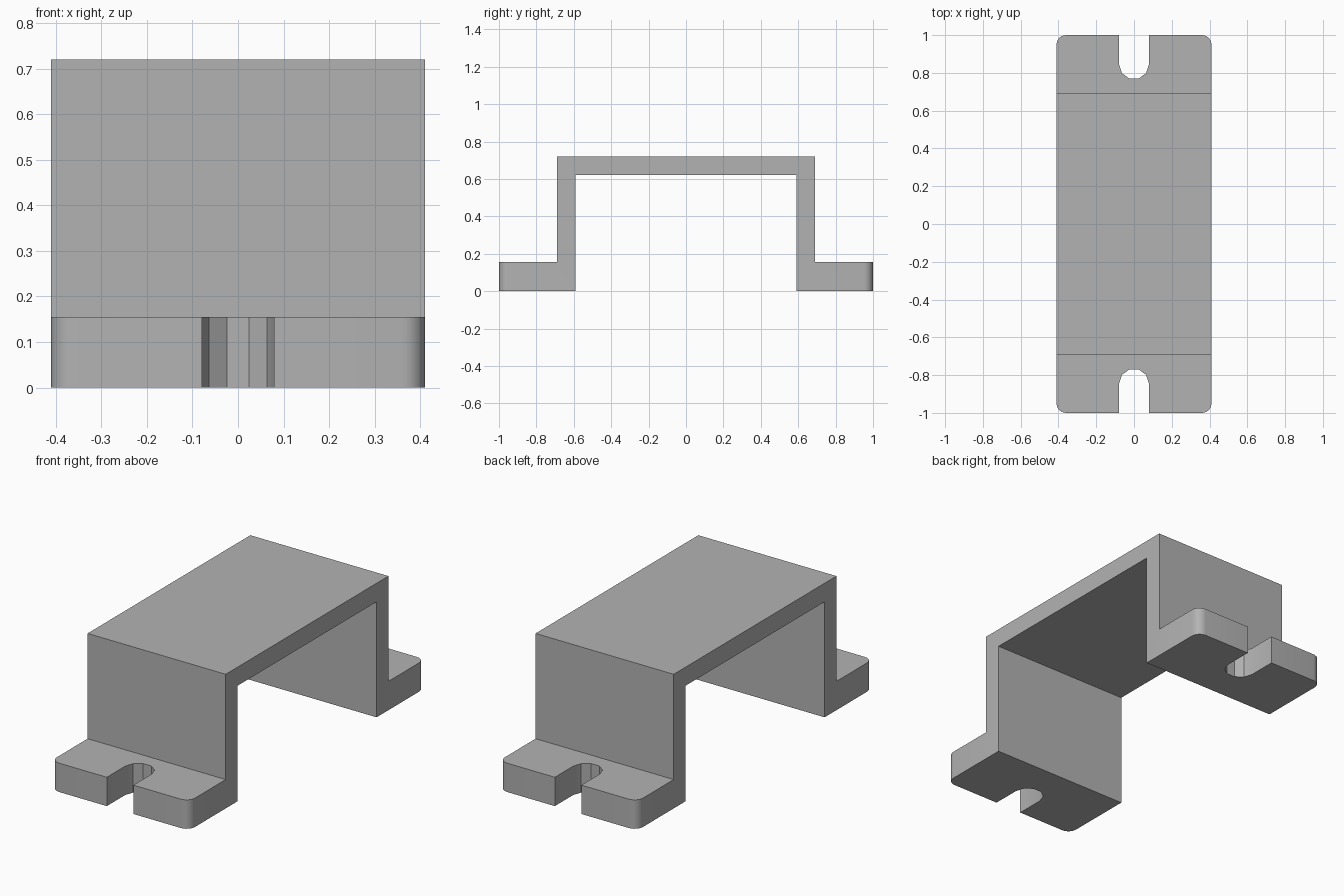
import bpy, bmesh
from math import cos, sin, radians

if "Cube" in bpy.data.objects:
    bpy.data.objects.remove(bpy.data.objects["Cube"], do_unlink=True)

HALF_WIDTH = 0.41
FOOT_TOP = 0.155
SLOT_RADIUS, SLOT_CENTRE = 0.079, 0.845

grey = bpy.data.materials.new("plain grey")
grey.use_nodes = True
colour = (0.45, 0.45, 0.45, 1)
grey.diffuse_color = colour
grey.node_tree.nodes["Principled BSDF"].inputs["Base Color"].default_value = colour


def extrude(name, points, offset, round_corners=False):
    """Extrude a closed outline into a solid object."""
    bm = bmesh.new()
    face = bm.faces.new([bm.verts.new(p) for p in points])
    result = bmesh.ops.extrude_face_region(bm, geom=[face])
    verts = [g for g in result["geom"] if isinstance(g, bmesh.types.BMVert)]
    bmesh.ops.translate(bm, verts=verts, vec=offset)
    bmesh.ops.recalc_face_normals(bm, faces=bm.faces)
    if round_corners:
        # Upright edges at the outer ends of the feet
        ends = [e for e in bm.edges if all(abs(v.co.y) > 0.99 for v in e.verts)
                and abs(e.verts[0].co.z - e.verts[1].co.z) > 0.1]
        bmesh.ops.bevel(bm, geom=ends, offset=0.05, segments=6,
                        profile=0.5, affect='EDGES')
    mesh = bpy.data.meshes.new(name)
    bm.to_mesh(mesh)
    bm.free()
    mesh.materials.append(grey)
    obj = bpy.data.objects.new(name, mesh)
    bpy.context.collection.objects.link(obj)
    return obj


# Bracket: raised bridge with two flat feet, from a mirrored side profile
half = [(0.59, 0.62), (0.59, 0), (1, 0), (1, FOOT_TOP), (0.69, FOOT_TOP), (0.69, 0.72)]
profile = half + [(-y, z) for y, z in reversed(half)]
bracket = extrude("mounting_bracket", [(-HALF_WIDTH, y, z) for y, z in profile],
                  (2 * HALF_WIDTH, 0, 0), round_corners=True)

# Open-ended screw slots with a faceted round end
slot = [(SLOT_RADIUS * cos(radians(a)), SLOT_CENTRE - SLOT_RADIUS * sin(radians(a)))
        for a in range(0, 181, 36)]
slot += [(-SLOT_RADIUS, 1.1), (SLOT_RADIUS, 1.1)]
bpy.context.view_layer.objects.active = bracket
bracket.select_set(True)
for name, side in (("back", 1), ("front", -1)):
    cutter = extrude(name + "_slot_cutter", [(x, y * side, -0.1) for x, y in slot],
                     (0, 0, FOOT_TOP + 0.2))
    cutter.hide_render = True
    cut = bracket.modifiers.new(name + "_slot", 'BOOLEAN')
    cut.object, cut.operation, cut.solver = cutter, 'DIFFERENCE', 'EXACT'
    bpy.ops.object.modifier_apply(modifier=cut.name)
    bpy.data.objects.remove(cutter, do_unlink=True)

bpy.ops.object.shade_smooth_by_angle(angle=radians(30))
